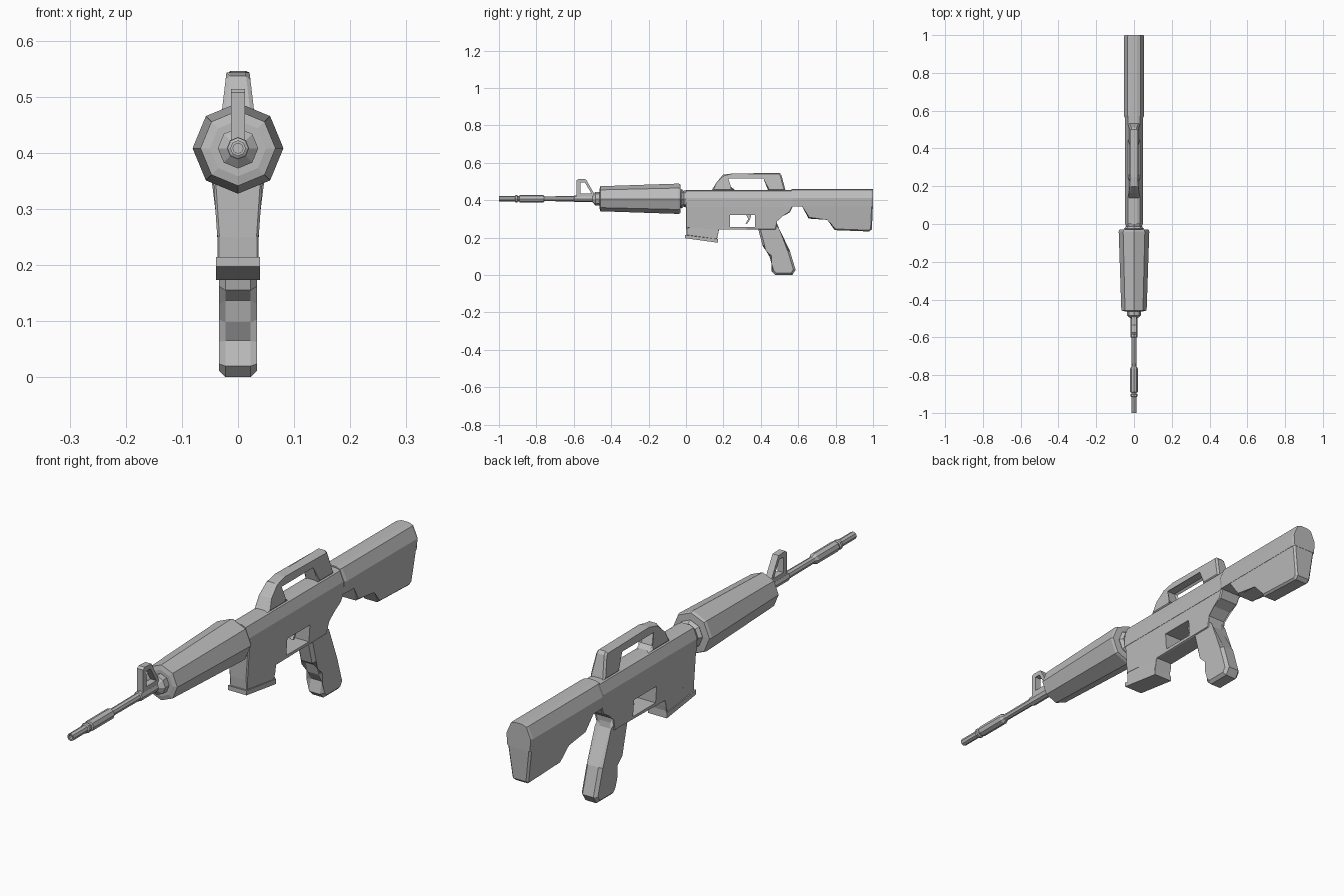
import bpy, bmesh
from math import pi, cos, sin

cube = bpy.data.objects.get("Cube")
if cube:
    bpy.data.objects.remove(cube, do_unlink=True)

GREY = (0.5, 0.5, 0.5, 1)
mat = bpy.data.materials.new("plain grey")
mat.use_nodes = True
mat.diffuse_color = GREY
mat.node_tree.nodes["Principled BSDF"].inputs["Base Color"].default_value = GREY

AXIS = 0.408  # height of the barrel axis


def finish(name, bm):
    bmesh.ops.recalc_face_normals(bm, faces=bm.faces[:])
    mesh = bpy.data.meshes.new(name)
    bm.to_mesh(mesh)
    bm.free()
    mesh.materials.append(mat)
    obj = bpy.data.objects.new(name, mesh)
    bpy.context.scene.collection.objects.link(obj)
    return obj


def slab(name, outline, low, high=None, chamfer=0):
    """Side outline (y, z) widened in x; low/high are (z, half width) pairs."""
    high = high or (low[0] + 1, low[1])

    def half(z):
        return low[1] + (high[1] - low[1]) * (z - low[0]) / (high[0] - low[0])

    bm = bmesh.new()
    sides = [[bm.verts.new((s * half(z), y, z)) for y, z in outline] for s in (1, -1)]
    caps = [bm.faces.new(v) for v in sides]
    n = len(outline)
    for i in range(n):
        j = (i + 1) % n
        bm.faces.new((sides[0][i], sides[0][j], sides[1][j], sides[1][i]))
    if chamfer:
        edges = [e for f in caps for e in f.edges]
        bmesh.ops.bevel(bm, geom=edges, offset=chamfer, segments=1,
                        affect='EDGES', clamp_overlap=True)
    return finish(name, bm)


def loft(name, rings):
    """Join equally long rings of points and close both ends."""
    bm = bmesh.new()
    loops = [[bm.verts.new(p) for p in ring] for ring in rings]
    n = len(loops[0])
    for a, b in zip(loops, loops[1:]):
        for i in range(n):
            j = (i + 1) % n
            bm.faces.new((a[i], a[j], b[j], b[i]))
    bm.faces.new(loops[0])
    bm.faces.new(loops[-1])
    return finish(name, bm)


def turned(name, profile, n=8):
    """Octagonal turning along the barrel axis from (y, radius) pairs."""
    return loft(name, [[(r * cos(2 * pi * i / n), y, AXIS + r * sin(2 * pi * i / n))
                        for i in range(n)] for y, r in profile])


def tube(name, half, stations):
    """Mirrored (x, z) section swept along y; stations are (y, x scale)."""
    section = half + [(-x, z) for x, z in reversed(half)]
    return loft(name, [[(x * s, y, z) for x, z in section] for y, s in stations])


def cut_window(obj, outline):
    """Cut an opening straight through in x."""
    cutter = slab("window_cutter", outline, (0, 0.2))
    cutter.hide_render = True
    mod = obj.modifiers.new("window", 'BOOLEAN')
    mod.object = cutter
    mod.operation = 'DIFFERENCE'
    mod.solver = 'EXACT'
    bpy.context.view_layer.objects.active = obj
    bpy.ops.object.modifier_apply(modifier=mod.name)
    bpy.data.objects.remove(cutter, do_unlink=True)


# Barrel with hollow muzzle, rings and collar
turned("barrel", [(-0.97, 0.009), (-1, 0.009), (-1, 0.014), (-0.915, 0.014),
                  (-0.912, 0.019), (-0.902, 0.019), (-0.899, 0.014),
                  (-0.892, 0.014), (-0.89, 0.02), (-0.765, 0.02),
                  (-0.755, 0.013), (-0.6, 0.014)])
turned("barrel_rear", [(-0.6, 0.014), (-0.597, 0.018), (-0.5, 0.018),
                       (-0.485, 0.036), (-0.45, 0.036)])

# Front sight post
sight = slab("front_sight", [(-0.585, 0.4), (-0.585, 0.507), (-0.575, 0.514),
                             (-0.535, 0.512), (-0.485, 0.425), (-0.485, 0.4)],
             (0, 0.0125))
cut_window(sight, [(-0.564, 0.495), (-0.541, 0.495), (-0.506, 0.437), (-0.564, 0.437)])

# Handguard and neck
turned("handguard", [(-0.462, 0.05), (-0.458, 0.067), (-0.04, 0.081), (-0.03, 0.077),
                     (-0.028, 0.042)])
turned("neck", [(-0.04, 0.042), (-0.025, 0.052), (-0.012, 0.042), (0.005, 0.048)])

# Receiver: upper tube and lower body
tube("upper_receiver", [(0.016, 0.456), (0.032, 0.449), (0.047, 0.412), (0.046, 0.365)],
     [(0, 1), (0.57, 1)])
lower = slab("lower_receiver", [(0, 0.39), (0, 0.25), (0.18, 0.243), (0.48, 0.243),
                                (0.484, 0.29), (0.515, 0.318), (0.555, 0.335),
                                (0.57, 0.365), (0.57, 0.39)],
             (0.25, 0.037), (0.39, 0.0465), 0.004)
cut_window(lower, [(0.235, 0.32), (0.37, 0.32), (0.37, 0.256), (0.235, 0.256)])

# Trigger
slab("trigger", [(0.32, 0.325), (0.35, 0.325), (0.342, 0.297), (0.325, 0.272),
                 (0.318, 0.275), (0.333, 0.3)], (0, 0.007))

# Magazine well with flared lip and open underside
slab("magazine", [(0, 0.27), (0.003, 0.212), (0.165, 0.19), (0.172, 0.22), (0.18, 0.26)],
     (0, 0.0365), chamfer=0.003)
lip = slab("magazine_lip", [(-0.005, 0.214), (-0.005, 0.197), (0.17, 0.173), (0.17, 0.192)],
           (0, 0.039))
cut_window_bm = bmesh.new()
cut_window_bm.from_mesh(lip.data)
under = min(cut_window_bm.faces, key=lambda f: f.calc_center_median().z)
bmesh.ops.inset_region(cut_window_bm, faces=[under], thickness=0.008)
bmesh.ops.translate(cut_window_bm, verts=under.verts[:], vec=(0, 0, 0.014))
cut_window_bm.to_mesh(lip.data)
cut_window_bm.free()

# Pistol grip
slab("grip", [(0.385, 0.25), (0.41, 0.155), (0.437, 0.137), (0.447, 0.098),
              (0.468, 0.065), (0.457, 0.02), (0.478, 0), (0.568, 0),
              (0.586, 0.028), (0.555, 0.13), (0.485, 0.25), (0.48, 0.29)],
     (0, 0.0335), chamfer=0.011)

# Carry handle
slab("carry_handle", [(0.135, 0.45), (0.163, 0.495), (0.198, 0.537), (0.25, 0.543),
                      (0.5, 0.546), (0.51, 0.535), (0.533, 0.45), (0.44, 0.45),
                      (0.42, 0.522), (0.217, 0.522), (0.235, 0.468), (0.265, 0.45)],
     (0.455, 0.031), (0.54, 0.021), 0.007)

# Stock: upper tube and lower body
tube("stock_tube", [(0.016, 0.461), (0.034, 0.455), (0.054, 0.412), (0.05, 0.366)],
     [(0.563, 0.92), (0.575, 1), (0.99, 1), (1, 0.94)])
slab("stock_body", [(0.6, 0.39), (0.63, 0.366), (0.655, 0.302), (0.76, 0.302),
                    (0.795, 0.24), (0.98, 0.233), (0.994, 0.245), (1, 0.39)],
     (0.233, 0.032), (0.39, 0.052), 0.007)
